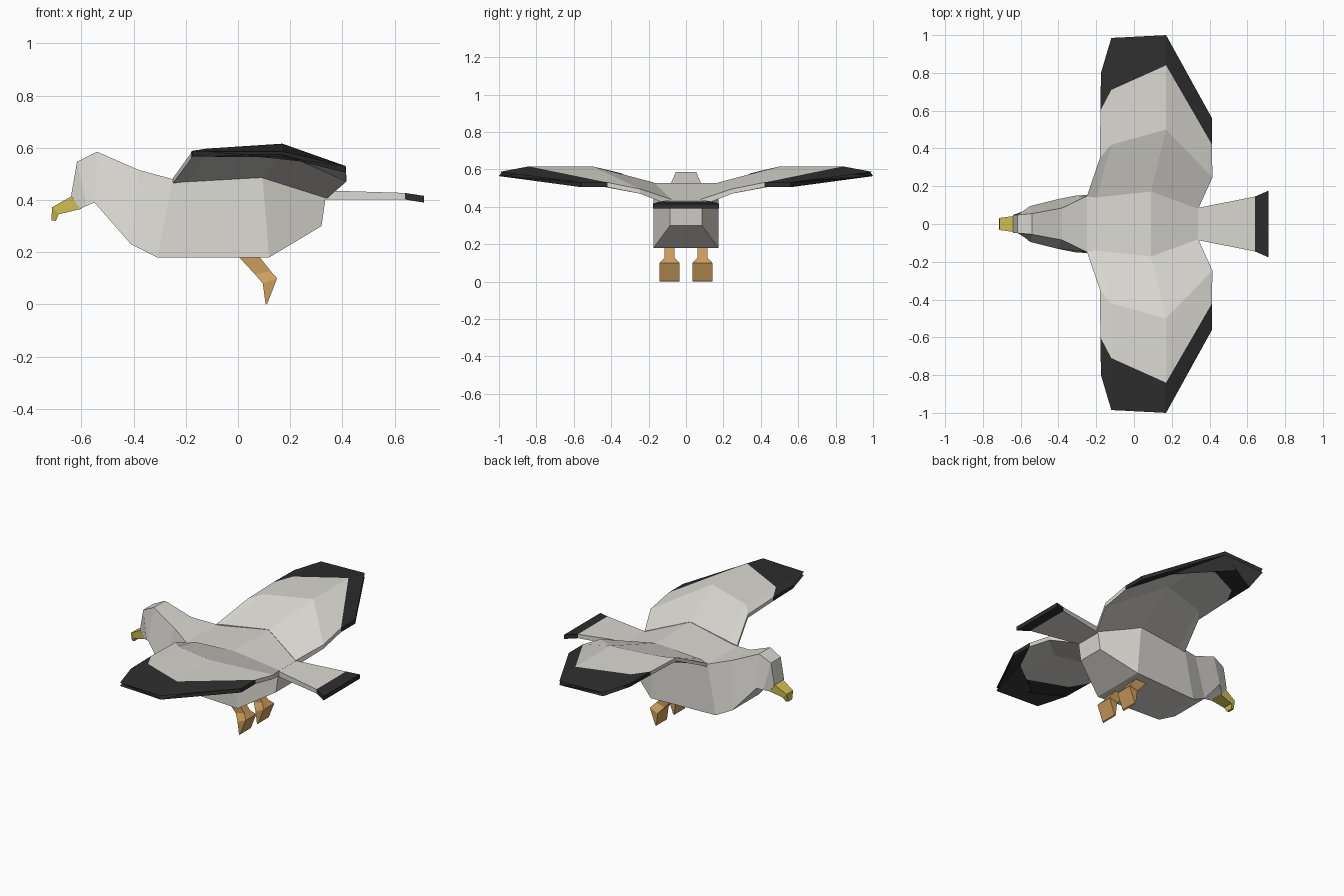
import bpy, bmesh


def material(name, rgb):
    m = bpy.data.materials.new(name)
    m.diffuse_color = (*rgb, 1)
    return m


PALE = material("pale_grey", (0.70, 0.69, 0.645))
DARK = material("near_black", (0.027, 0.027, 0.027))
YELLOW = material("beak_yellow", (0.66, 0.55, 0.09))
ORANGE = material("leg_orange", (0.60, 0.34, 0.11))


def loft(name, rings, mats, dark_from=None):
    """Skin a row of rings, cap both ends; spans from dark_from on use mats[1]."""
    bm = bmesh.new()
    rows = [[bm.verts.new(p) for p in ring] for ring in rings]
    n = len(rings[0])
    last = len(rings) - 2
    for i in range(last + 1):
        for j in range(n):
            k = (j + 1) % n
            f = bm.faces.new((rows[i][j], rows[i][k], rows[i + 1][k], rows[i + 1][j]))
            f.material_index = int(dark_from is not None and i >= dark_from)
    bm.faces.new(rows[0])
    bm.faces.new(rows[-1]).material_index = int(dark_from is not None)
    bmesh.ops.recalc_face_normals(bm, faces=bm.faces)
    me = bpy.data.meshes.new(name)
    bm.to_mesh(me)
    bm.free()
    for m in mats:
        me.materials.append(m)
    ob = bpy.data.objects.new(name, me)
    bpy.context.collection.objects.link(ob)
    return ob


def quad(top, bottom, y=0):
    """Four-sided ring from a top and a bottom edge, each (x, z, half width)."""
    (tx, tz, tw), (bx, bz, bw) = top, bottom
    return [(tx, y - tw, tz), (tx, y + tw, tz), (bx, y + bw, bz), (bx, y - bw, bz)]


# Body, neck and head
loft("body", [
    quad((-0.64, 0.415, 0.048), (-0.605, 0.367, 0.045)),
    quad((-0.617, 0.547, 0.048), (-0.58, 0.378, 0.07)),
    quad((-0.54, 0.585, 0.055), (-0.55, 0.39, 0.095)),
    quad((-0.38, 0.515, 0.085), (-0.41, 0.23, 0.13)),
    quad((-0.25, 0.48, 0.148), (-0.31, 0.18, 0.15)),
    quad((0.09, 0.528, 0.174), (0.12, 0.18, 0.174)),
    quad((0.34, 0.437, 0.085), (0.32, 0.30, 0.085)),
], [PALE])

# Hooked beak
loft("beak", [
    quad((-0.635, 0.416, 0.042), (-0.60, 0.366, 0.042)),
    quad((-0.713, 0.372, 0.032), (-0.688, 0.345, 0.032)),
    quad((-0.715, 0.322, 0.02), (-0.698, 0.32, 0.02)),
], [YELLOW])

# Tail with dark tip
loft("tail", [
    quad((0.32, 0.437, 0.082), (0.32, 0.402, 0.082)),
    quad((0.64, 0.427, 0.145), (0.64, 0.402, 0.145)),
    quad((0.713, 0.416, 0.177), (0.713, 0.39, 0.177)),
], [PALE, DARK], dark_from=1)

# Wings: each section has leading edge, front ridge, main ridge, trailing edge
SECTIONS = [
    [(-0.25, 0.145, 0.483), (-0.20, 0.14, 0.495), (0.09, 0.172, 0.53), (0.34, 0.08, 0.44)],
    [(-0.18, 0.35, 0.580), (-0.12, 0.42, 0.597), (0.17, 0.50, 0.616), (0.415, 0.245, 0.495)],
    [(-0.178, 0.60, 0.588), (-0.12, 0.71, 0.597), (0.17, 0.84, 0.616), (0.413, 0.42, 0.53)],
    [(-0.175, 0.80, 0.588), (-0.12, 0.985, 0.586), (0.17, 1.0, 0.586), (0.413, 0.56, 0.53)],
]
THICKNESS = [(0.02, 0.03, 0.045, 0.035), (0.022, 0.03, 0.04, 0.025),
             (0.022, 0.028, 0.035, 0.025), (0.02, 0.02, 0.022, 0.025)]
for side, s in (("left", -1), ("right", 1)):
    rings = []
    for sec, thick in zip(SECTIONS, THICKNESS):
        top = [(x, s * y, z) for x, y, z in sec]
        low = [(x, y, z - t) for (x, y, z), t in zip(top, thick)]
        rings.append(top + low[::-1])
    loft(side + "_wing", rings, [PALE, DARK], dark_from=2)

    # Leg with flared hanging foot
    y = s * 0.088
    loft(side + "_leg", [
        quad((0.08, 0.185, 0.027), (0.0, 0.185, 0.027), y),
        quad((0.125, 0.128, 0.027), (0.065, 0.115, 0.027), y),
        quad((0.15, 0.10, 0.053), (0.095, 0.08, 0.053), y),
        quad((0.113, 0.004, 0.053), (0.106, 0.0, 0.053), y),
    ], [ORANGE])
